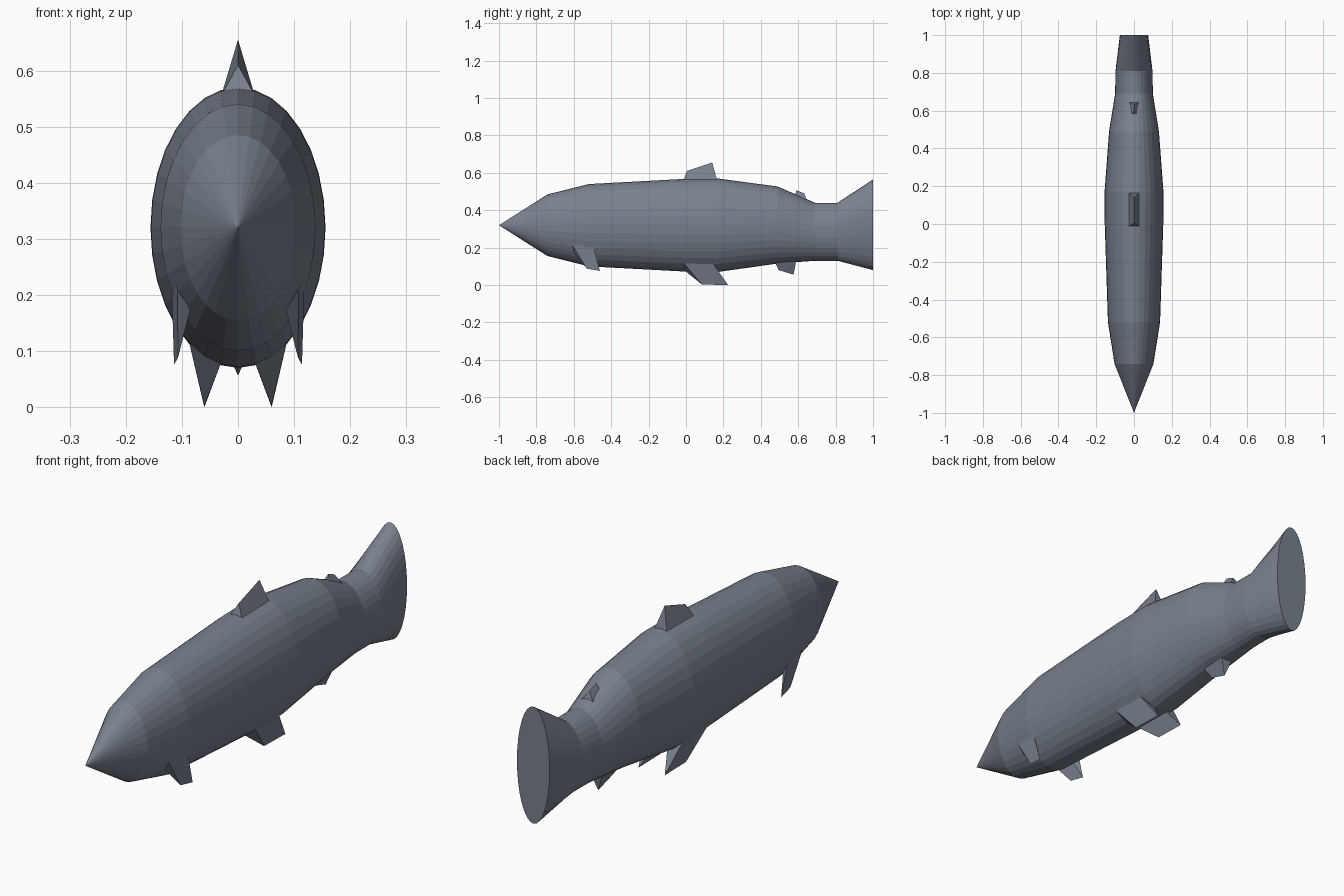
import bpy, bmesh, math

cube = bpy.data.objects.get("Cube")
if cube:
    bpy.data.objects.remove(cube, do_unlink=True)


def material(name, rgb):
    m = bpy.data.materials.new(name)
    m.use_nodes = True
    m.diffuse_color = (*rgb, 1)
    m.node_tree.nodes["Principled BSDF"].inputs["Base Color"].default_value = (*rgb, 1)
    return m


SLATE = material("slate_grey", (0.19, 0.22, 0.27))


def finish(bm, name):
    bmesh.ops.recalc_face_normals(bm, faces=bm.faces[:])
    mesh = bpy.data.meshes.new(name)
    bm.to_mesh(mesh)
    bm.free()
    mesh.materials.append(SLATE)
    obj = bpy.data.objects.new(name, mesh)
    bpy.context.collection.objects.link(obj)
    return obj


def body(name, nose, rings, n=32):
    """Loft of elliptical rings (y, bottom, top, half width) behind a pointed nose."""
    bm = bmesh.new()
    loops = []
    for y, lo, hi, w in rings:
        c, r = (lo + hi) / 2, (hi - lo) / 2
        loops.append([bm.verts.new((w * math.sin(2 * math.pi * i / n), y,
                                    c + r * math.cos(2 * math.pi * i / n)))
                      for i in range(n)])
    tip = bm.verts.new(nose)
    for i in range(n):
        j = (i + 1) % n
        bm.faces.new((tip, loops[0][i], loops[0][j]))
        for a, b in zip(loops, loops[1:]):
            bm.faces.new((a[i], b[i], b[j], a[j]))
    bm.faces.new(loops[-1])
    return finish(bm, name)


def fin(name, front, back, ridge, side=1):
    """Wedge: two front base points, two back base points, two ridge points."""
    bm = bmesh.new()
    a, b, c, d, e, f = [bm.verts.new((side * x, y, z))
                        for x, y, z in (*front, *back, *ridge)]
    for face in ((a, b, e), (c, d, f), (a, e, f, c), (b, d, f, e), (a, c, d, b)):
        bm.faces.new(face)
    return finish(bm, name)


def centre_fin(name, w, front, back, ridge_front, ridge_back):
    """Wedge on the centre line from (y, z) points."""
    fin(name, [(-w, *front), (w, *front)], [(-w, *back), (w, *back)],
        [(0, *ridge_front), (0, *ridge_back)])


# Body with flared, flat-ended tail
body("fish_body", (0, -1, 0.32), [
    (-0.74, 0.155, 0.485, 0.103),
    (-0.52, 0.10, 0.54, 0.138),
    (0.00, 0.072, 0.568, 0.155),
    (0.17, 0.07, 0.57, 0.156),
    (0.49, 0.115, 0.527, 0.132),
    (0.69, 0.13, 0.44, 0.10),
    (0.81, 0.13, 0.44, 0.098),
    (1.00, 0.08, 0.565, 0.075)])

# Fins on the centre line
centre_fin("dorsal_fin", 0.03, (-0.015, 0.555), (0.168, 0.555), (0.005, 0.61), (0.14, 0.655))
centre_fin("rear_dorsal_fin", 0.025, (0.58, 0.46), (0.645, 0.455), (0.59, 0.507), (0.632, 0.49))
centre_fin("anal_fin", 0.03, (0.475, 0.125), (0.59, 0.135), (0.495, 0.08), (0.575, 0.056))

# Paired fins
for label, s in (("left", 1), ("right", -1)):
    fin(label + "_pelvic_fin",
        [(0.03, -0.01, 0.08), (0.087, -0.01, 0.115)],
        [(0.03, 0.165, 0.08), (0.087, 0.145, 0.115)],
        [(0.06, 0.085, 0.003), (0.06, 0.225, 0.0)], s)
    fin(label + "_pectoral_fin",
        [(0.085, -0.60, 0.175), (0.108, -0.605, 0.21)],
        [(0.09, -0.51, 0.175), (0.119, -0.505, 0.24)],
        [(0.107, -0.53, 0.088), (0.114, -0.46, 0.076)], s)
